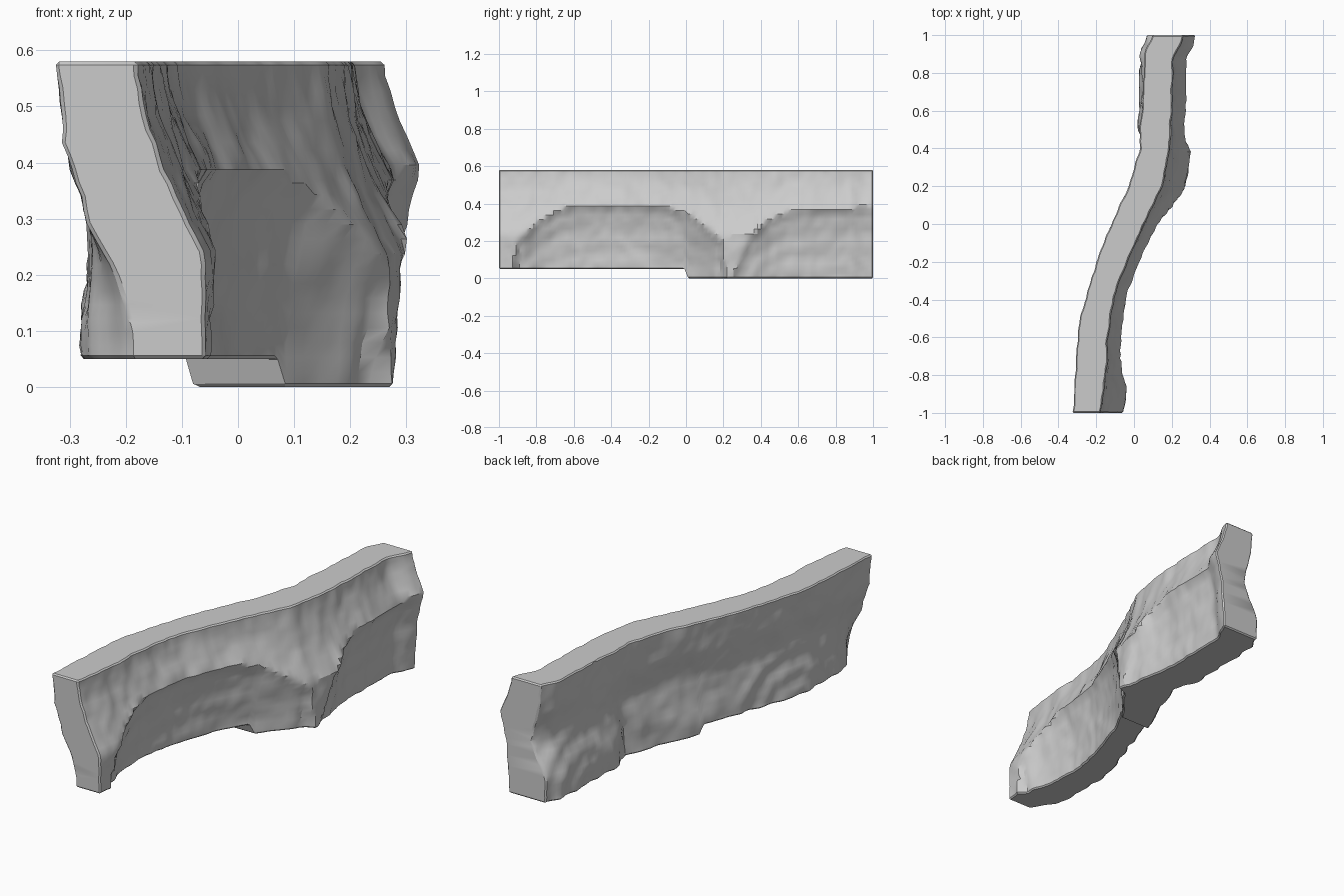
import bpy, bmesh, math
from mathutils import Vector, noise

if "Cube" in bpy.data.objects:
    bpy.data.objects.remove(bpy.data.objects["Cube"], do_unlink=True)

TOP = 0.58
ROWS = 22
COLS = 110


def lerp_table(points, v):
    """Piecewise linear lookup through (position, value) pairs."""
    if v <= points[0][0]:
        return points[0][1]
    for (a, p), (b, q) in zip(points, points[1:]):
        if v <= b:
            return p + (q - p) * (v - a) / (b - a)
    return points[-1][1]


def smooth(v):
    v = max(0.0, min(1.0, v))
    return v * v * (3 - 2 * v)


def rough(y, z, scale, seed):
    return noise.noise(Vector((seed, y * scale, z * scale)))


# Plan curves of the two upper edges
outer_edge = [(-1, -.18), (-.9, -.16), (-.6, -.135), (-.4, -.105), (-.2, -.04),
              (0, .05), (.2, .15), (.4, .185), (.6, .2), (.88, .21), (.95, .25),
              (1, .265)]
inner_edge = [(-1, -.325), (-.6, -.3), (-.4, -.26), (-.2, -.2), (0, -.12),
              (.2, -.03), (.4, .03), (.8, .05), (.92, .06), (1, .1)]
# Arch height of the alcoves along the outer face
arch = [(-.93, 0), (-.9, .2), (-.8, .3), (-.7, .36), (-.6, .39), (-.15, .39),
        (0, .35), (.1, .28), (.19, .2), (.21, 0), (.25, 0), (.35, .23),
        (.45, .32), (.55, .36), (.95, .38), (1, .38)]
# Inner face shift at mid height and at the foot
inner_mid = [(-1, .06), (-.8, .05), (-.3, .04), (.1, .05), (.35, .06),
             (.6, .03), (.9, .04), (1, .05)]
inner_foot = [(-1, .14), (-.88, .05), (-.6, .02), (-.3, .03), (0, .035),
              (.3, .03), (.38, .05), (.48, -.01), (.9, -.02), (1, -.03)]


def outer_x(y, z):
    height = lerp_table(arch, y)
    # face steepens at the top and flares out to the alcove lip
    lip = max(height, 0.24)
    flare = lerp_table([(0.24, 0.12), (0.39, 0.065)], lip)
    x = lerp_table(outer_edge, y)
    x += flare * min(1.0, (TOP - z) / (TOP - lip)) ** 1.6
    # carved alcove with faint concentric ripples
    depth = height - z
    if depth > 0:
        x -= 0.07 * depth / (depth + 0.1) + 0.002 * math.sin(depth * 55)
    else:
        x += 0.01 * rough(y, z * 0.4, 11, 3)
    return x + 0.008 * rough(y, z, 7, 1) + 0.006 * rough(y, z, 22, 5)


def inner_x(y, z):
    x = lerp_table(inner_edge, y)
    mid, foot = lerp_table(inner_mid, y), lerp_table(inner_foot, y)
    x += lerp_table([(0.1, foot), (0.15, foot * 0.8 + mid * 0.2), (0.28, mid),
                     (0.34, mid * 0.8), (0.43, 0.015), (TOP, 0)], z)
    # shallow arched ripples on the lower half
    for centre in (-0.5, 0.72):
        reach = math.hypot((y - centre) * 0.9, z)
        if reach < 0.36:
            x += 0.005 * math.sin(reach * 60) * smooth((0.36 - reach) / 0.06)
    return x + 0.01 * rough(y, z, 7, 8) + 0.006 * rough(y, z, 22, 6)


def foot_z(y):
    return 0.05 if y < 0 else 0.0


# Stations along the wall, doubled at the foot step
stations = [-1 + 2 * i / COLS for i in range(COLS + 1)]
stations = sorted([y for y in stations if abs(y) > 0.015] + [-0.008, 0.012])

# Wall skin: closed rings bridged along the length
bm = bmesh.new()
rings = []
for y in stations:
    low = foot_z(y)
    heights = [low + (TOP - low) * j / ROWS for j in range(ROWS + 1)]
    out = [bm.verts.new((outer_x(y, z), y, z)) for z in heights]
    inn = [bm.verts.new((inner_x(y, z), y, z)) for z in heights]
    rings.append(out + inn[::-1])

count = len(rings[0])
for a, b in zip(rings, rings[1:]):
    for j in range(count):
        k = (j + 1) % count
        bm.faces.new((a[j], b[j], b[k], a[k]))
# End caps as strips
for ring in (rings[0], rings[-1]):
    for j in range(ROWS):
        bm.faces.new((ring[j], ring[j + 1], ring[-2 - j], ring[-1 - j]))
bmesh.ops.recalc_face_normals(bm, faces=bm.faces)


# Chamfer the top, foot and end borders
def face_side(face):
    n = face.normal
    if abs(n.z) > 0.9:
        return "flat"
    return "end" if abs(n.y) > 0.98 else "side"


bm.normal_update()
border = []
for e in bm.edges:
    f, g = e.link_faces
    if face_side(f) != face_side(g) and f.normal.dot(g.normal) < 0.6:
        ys = [v.co.y for v in e.verts]
        zs = [v.co.z for v in e.verts]
        if min(zs) > TOP - 0.001 or max(zs) < 0.051 or min(map(abs, ys)) > 0.999:
            border.append(e)
bmesh.ops.bevel(bm, geom=border, offset=0.01, segments=1, affect="EDGES",
                clamp_overlap=True)

mesh = bpy.data.meshes.new("rock_wall")
bm.to_mesh(mesh)
bm.free()
wall = bpy.data.objects.new("rock_wall", mesh)
bpy.context.collection.objects.link(wall)

# Plain grey stone
stone = bpy.data.materials.new("grey_stone")
stone.use_nodes = True
colour = (0.6, 0.6, 0.6, 1)
stone.diffuse_color = colour
stone.node_tree.nodes["Principled BSDF"].inputs["Base Color"].default_value = colour
mesh.materials.append(stone)

bpy.context.view_layer.objects.active = wall
wall.select_set(True)
bpy.ops.object.shade_smooth_by_angle(angle=math.radians(30))
